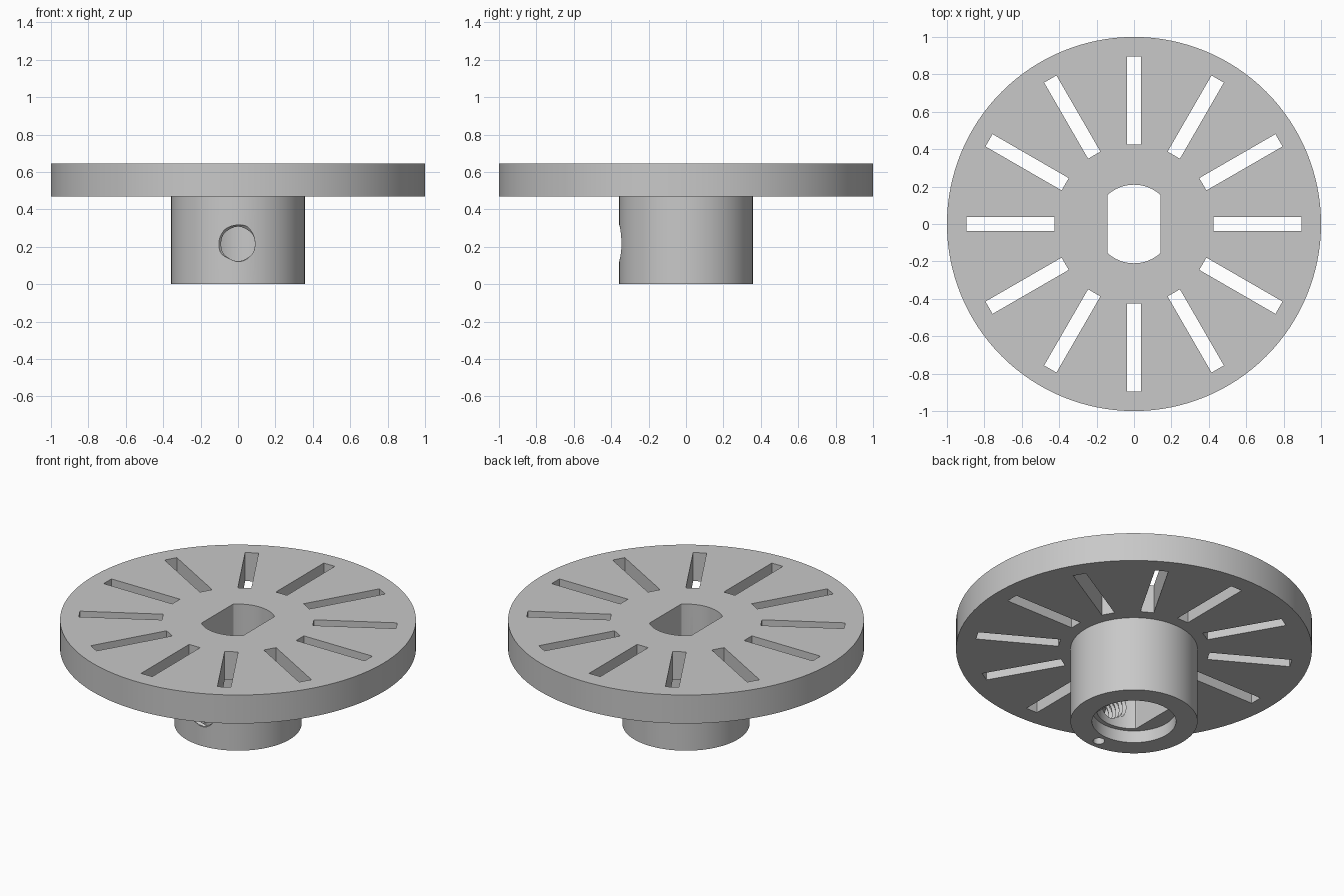
import bpy, bmesh
from math import sin, cos, pi, radians
from mathutils import Matrix, Vector

old = bpy.data.objects.get("Cube")
if old:
    bpy.data.objects.remove(old, do_unlink=True)

SEG = 128
HUB_R, DISC_R = 0.357, 1.0
DISC_LOW, DISC_TOP = 0.468, 0.645
SCREW_Z = 0.215

grey = bpy.data.materials.new("plain grey")
grey.use_nodes = True
grey.diffuse_color = (0.58, 0.58, 0.58, 1)
grey.node_tree.nodes["Principled BSDF"].inputs["Base Color"].default_value = (0.58, 0.58, 0.58, 1)


def make_object(name, bm):
    bmesh.ops.recalc_face_normals(bm, faces=bm.faces)
    mesh = bpy.data.meshes.new(name)
    bm.to_mesh(mesh)
    bm.free()
    mesh.materials.append(grey)
    obj = bpy.data.objects.new(name, mesh)
    bpy.context.collection.objects.link(obj)
    return obj


def circle(r, n=SEG):
    return [Vector((r * cos(2 * pi * i / n), r * sin(2 * pi * i / n), 0)) for i in range(n)]


def loft(bm, rings):
    """Skin a stack of equal-length rings and cap both ends."""
    loops = [[bm.verts.new(p) for p in ring] for ring in rings]
    for a, b in zip(loops, loops[1:]):
        for i in range(len(a)):
            j = (i + 1) % len(a)
            bm.faces.new((a[i], a[j], b[j], b[i]))
    bm.faces.new(loops[0][::-1])
    bm.faces.new(loops[-1])


def prism(name, outline, z0, z1):
    bm = bmesh.new()
    loft(bm, [[p + Vector((0, 0, z)) for p in outline] for z in (z0, z1)])
    return make_object(name, bm)


# Body: hub stepping out to the disc
bm = bmesh.new()
profile = [(HUB_R, 0), (HUB_R, DISC_LOW), (DISC_R, DISC_LOW), (DISC_R, DISC_TOP)]
loft(bm, [[p + Vector((0, 0, z)) for p in circle(r)] for r, z in profile])
body = make_object("slotted_disc_with_hub", bm)

cutters = []

# Shaft bore with two flats, and the round counterbore below it
bore = [Vector((max(-0.143, min(0.143, p.x)), p.y, 0)) for p in circle(0.21)]
cutters.append(prism("bore_cutter", bore, -0.1, 0.8))
cutters.append(prism("counterbore_cutter", circle(0.236), -0.1, 0.075))

# Twelve radial slots
bm = bmesh.new()
for k in range(12):
    turn = Matrix.Rotation(radians(30 * k), 4, "Z")
    place = Matrix.Translation((0.66, 0, 0.56)) @ Matrix.Diagonal((0.47, 0.076, 0.4, 1))
    bmesh.ops.create_cube(bm, size=1, matrix=turn @ place)
cutters.append(make_object("slot_cutter", bm))

# Threaded set-screw hole: radius follows a helical zigzag
PITCH, STEP, SIDES = 0.03, 0.005, 48
rings = []
for i in range(54):
    y = -0.4 + i * STEP
    ring = []
    for j in range(SIDES):
        phase = (y / PITCH - j / SIDES) % 1
        r = 0.09 + 0.016 * abs(2 * phase - 1)
        a = 2 * pi * j / SIDES
        ring.append(Vector((r * cos(a), y, SCREW_Z + r * sin(a))))
    rings.append(ring)
bm = bmesh.new()
loft(bm, rings)
cutters.append(make_object("thread_cutter", bm))

# Small hole rising from the hub's underside to the screw hole
pin = [p + Vector((0.01, -0.295, 0)) for p in circle(0.033, 32)]
cutters.append(prism("pin_hole_cutter", pin, -0.1, 0.16))

# Cut everything out, then keep only the finished body
for cutter in cutters:
    cutter.hide_render = True
    mod = body.modifiers.new(cutter.name, "BOOLEAN")
    mod.operation = "DIFFERENCE"
    mod.solver = "EXACT"
    mod.object = cutter
bpy.context.view_layer.update()
graph = bpy.context.evaluated_depsgraph_get()
finished = bpy.data.meshes.new_from_object(body.evaluated_get(graph))
body.modifiers.clear()
body.data = finished
for cutter in cutters:
    bpy.data.objects.remove(cutter, do_unlink=True)

for obj in bpy.context.selected_objects:
    obj.select_set(False)
body.select_set(True)
bpy.context.view_layer.objects.active = body
bpy.ops.object.shade_smooth_by_angle(angle=radians(30))
